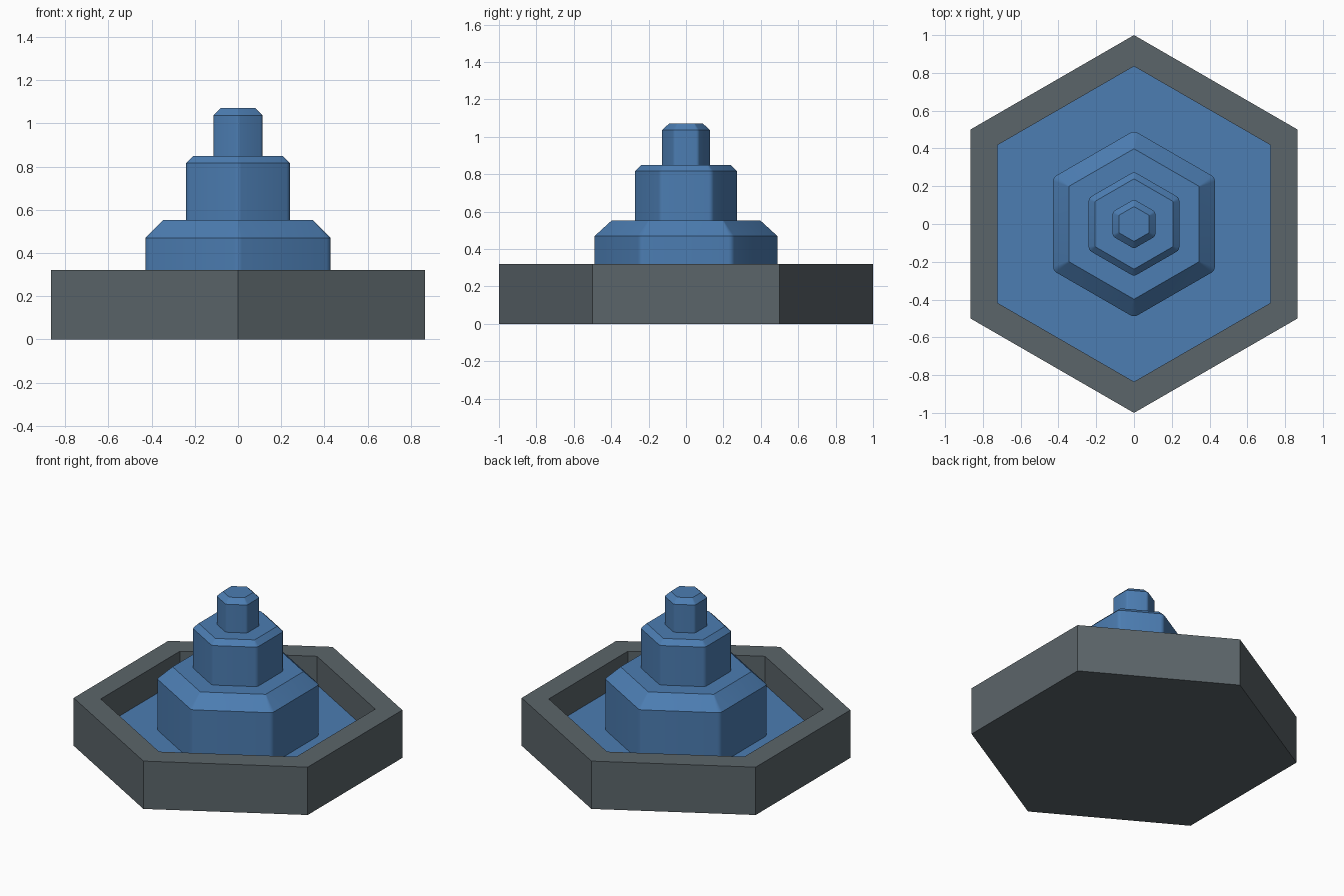
import bpy, bmesh
from math import sin, cos, pi

if "Cube" in bpy.data.objects:
    bpy.data.objects.remove(bpy.data.objects["Cube"])


def material(name, color):
    m = bpy.data.materials.new(name)
    m.diffuse_color = (*color, 1)
    m.use_nodes = True
    m.node_tree.nodes["Principled BSDF"].inputs["Base Color"].default_value = m.diffuse_color
    return m


stone = material("grey stone", (0.105, 0.130, 0.144))
water_blue = material("water blue", (0.072, 0.205, 0.445))


def hexagon(apothem, z, r=0.0, steps=0):
    """Hexagon with points on +-y; corners rounded by radius r."""
    pts = []
    for k in range(6):
        a = pi / 2 + k * pi / 3
        d = (apothem - r) / cos(pi / 6)
        for s in range(steps + 1):
            b = a + (s / steps - 0.5) * pi / 3 if steps else a
            rr = r if steps else r / cos(pi / 6)
            pts.append((d * cos(a) + rr * cos(b), d * sin(a) + rr * sin(b), z))
    return pts


def loft(name, rings, mat, cap_start=True, cap_end=True, smooth=False):
    bm = bmesh.new()
    loops = [[bm.verts.new(p) for p in ring] for ring in rings]
    n = len(loops[0])
    for lo, hi in zip(loops, loops[1:]):
        for i in range(n):
            j = (i + 1) % n
            bm.faces.new((lo[i], lo[j], hi[j], hi[i]))
    if cap_start:
        bm.faces.new(loops[0][::-1])
    if cap_end:
        bm.faces.new(loops[-1])
    mesh = bpy.data.meshes.new(name)
    bm.to_mesh(mesh)
    bm.free()
    mesh.materials.append(mat)
    obj = bpy.data.objects.new(name, mesh)
    bpy.context.collection.objects.link(obj)
    if smooth:
        bpy.ops.object.select_all(action='DESELECT')
        obj.select_set(True)
        bpy.context.view_layer.objects.active = obj
        bpy.ops.object.shade_smooth_by_angle(angle=pi / 6)
    return obj


C = cos(pi / 6)
WATER = 0.13

# Basin with a raised rim, open at the top
loft("basin", [hexagon(C, 0), hexagon(C, 0.32), hexagon(0.835 * C, 0.32),
               hexagon(0.835 * C, WATER - 0.03)], stone)

# Water surface filling the basin
loft("water", [hexagon(0.835 * C, WATER - 0.03), hexagon(0.835 * C, WATER)],
     water_blue, cap_start=False)

# Stacked tiers: bottom, chamfer start, top, side apothem, top apothem, corner radius
tiers = [("lower_tier", WATER - 0.02, 0.47, 0.553, 0.428, 0.345, 0.035),
         ("middle_tier", 0.53, 0.817, 0.85, 0.24, 0.207, 0.03),
         ("upper_tier", 0.83, 1.037, 1.07, 0.113, 0.08, 0.02)]
for name, z0, z1, z2, side, top, r in tiers:
    loft(name, [hexagon(side, z0, r, 3), hexagon(side, z1, r, 3),
                hexagon(top, z2, 0.006, 3)], water_blue, smooth=True)
